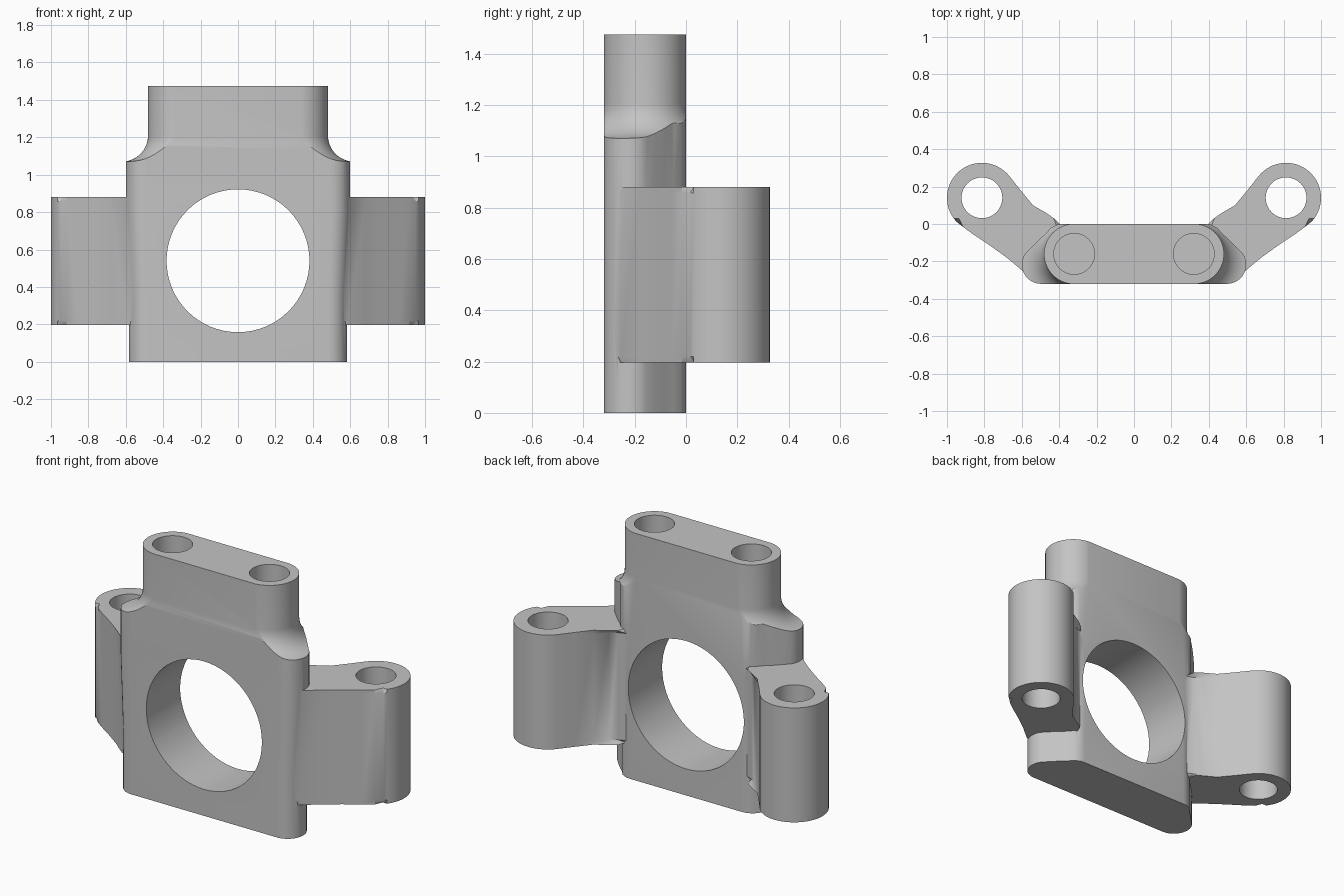
import bpy, bmesh
from math import sin, cos, pi, radians, sqrt

if "Cube" in bpy.data.objects:
    bpy.data.objects.remove(bpy.data.objects["Cube"], do_unlink=True)

grey = bpy.data.materials.new("machined grey")
grey.use_nodes = True
grey.diffuse_color = (0.55, 0.55, 0.55, 1)
grey.node_tree.nodes["Principled BSDF"].inputs["Base Color"].default_value = (0.55, 0.55, 0.55, 1)


def arc(cx, cy, r, a0, a1, n):
    """Points on an arc, angles in degrees."""
    steps = [radians(a0 + (a1 - a0) * i / n) for i in range(n + 1)]
    return [(cx + r * cos(a), cy + r * sin(a)) for a in steps]


def loft(name, rings, chamfer=0):
    """Solid skinned through (z, outline) rings, with optional chamfered ends."""
    bm = bmesh.new()
    loops = [[bm.verts.new((x, y, z)) for x, y in pts] for z, pts in rings]
    n = len(loops[0])
    for a, b in zip(loops, loops[1:]):
        for i in range(n):
            j = (i + 1) % n
            bm.faces.new((a[i], a[j], b[j], b[i]))
    caps = [bm.faces.new(loops[0][::-1]), bm.faces.new(loops[-1])]
    if chamfer:
        edges = {e for f in caps for e in f.edges}
        bmesh.ops.bevel(bm, geom=list(edges), offset=chamfer, segments=1, affect='EDGES')
    bmesh.ops.recalc_face_normals(bm, faces=bm.faces[:])
    me = bpy.data.meshes.new(name)
    bm.to_mesh(me)
    bm.free()
    me.materials.append(grey)
    ob = bpy.data.objects.new(name, me)
    bpy.context.collection.objects.link(ob)
    return ob


def combine(target, other, operation):
    """Apply a boolean and discard the second object."""
    mod = target.modifiers.new("cut", 'BOOLEAN')
    mod.object, mod.operation, mod.solver = other, operation, 'EXACT'
    bpy.context.view_layer.objects.active = target
    bpy.ops.object.modifier_apply(modifier=mod.name)
    bpy.data.objects.remove(other, do_unlink=True)


def drill(target, x, y, r, z0, z1):
    hole = arc(x, y, r, 0, 352.5, 47)
    combine(target, loft("drill", [(z0, hole), (z1, hole)]), 'DIFFERENCE')


def mirrored(pts):
    return pts + [(-x, y) for x, y in reversed(pts)]


# Plate: rounded front corners, sides drawn in towards the back
half = (arc(0.497, -0.217, 0.103, -90, 35, 12)
        + [(0.55, -0.125), (0.51, -0.085), (0.47, -0.05), (0.445, -0.02), (0.41, -0.003), (0.38, 0)])
full = mirrored(half)
slim = [(x * 0.972, y) for x, y in full]
housing = loft("clamp_housing", [(0, slim), (0.35, slim), (0.8, full), (1.6, full)])


# Neck: rounded slot profile flaring out through a cove to the plate
def slot(grow):
    return mirrored(arc(0.32, -0.16, 0.161 + grow, -90, 90, 32))


COVE = 0.14
flare = [(-0.1, slot(COVE))]
for k in range(15):
    t = pi / 2 * k / 14
    flare.append((1.07 + COVE * (1 - cos(t)), slot(COVE * (1 - sin(t)))))
flare.append((1.475, slot(0)))
combine(housing, loft("neck_envelope", flare), 'INTERSECT')

# Side arms: round boss joined to the plate by a waisted web
BOSS_X, BOSS_Y = 0.813, 0.14
arm = arc(BOSS_X, BOSS_Y, 0.187, -42, 142, 32)
arm += [(0.61, 0.185), (0.54, 0.1), (0.48, 0.04), (0.44, 0.012), (0.39, -0.008), (0.38, -0.1), (0.48, -0.28)]
arm += [(0.535, -0.29), (0.59, -0.255), (0.68, -0.18), (0.77, -0.115), (0.86, -0.055), (0.915, -0.015)]
for side in (1, -1):
    outline = [(side * x, y) for x, y in arm]
    combine(housing, loft("arm", [(0.197, outline), (0.88, outline)], 0.022), 'UNION')

# Boss holes run through, neck holes are blind
for side in (1, -1):
    drill(housing, side * BOSS_X, BOSS_Y, 0.109, 0, 1)
    drill(housing, side * 0.32, -0.16, 0.109, 1.0, 1.6)

# Large bore from front to back
bpy.ops.mesh.primitive_cylinder_add(vertices=64, radius=0.382, depth=1,
                                    location=(0, -0.16, 0.54), rotation=(pi / 2, 0, 0))
bore = bpy.context.object
bore.data.materials.append(grey)
combine(housing, bore, 'DIFFERENCE')

# Smooth curved walls, crisp machined edges
bpy.ops.object.select_all(action='DESELECT')
housing.select_set(True)
bpy.context.view_layer.objects.active = housing
bpy.ops.object.shade_smooth_by_angle(angle=radians(30))
